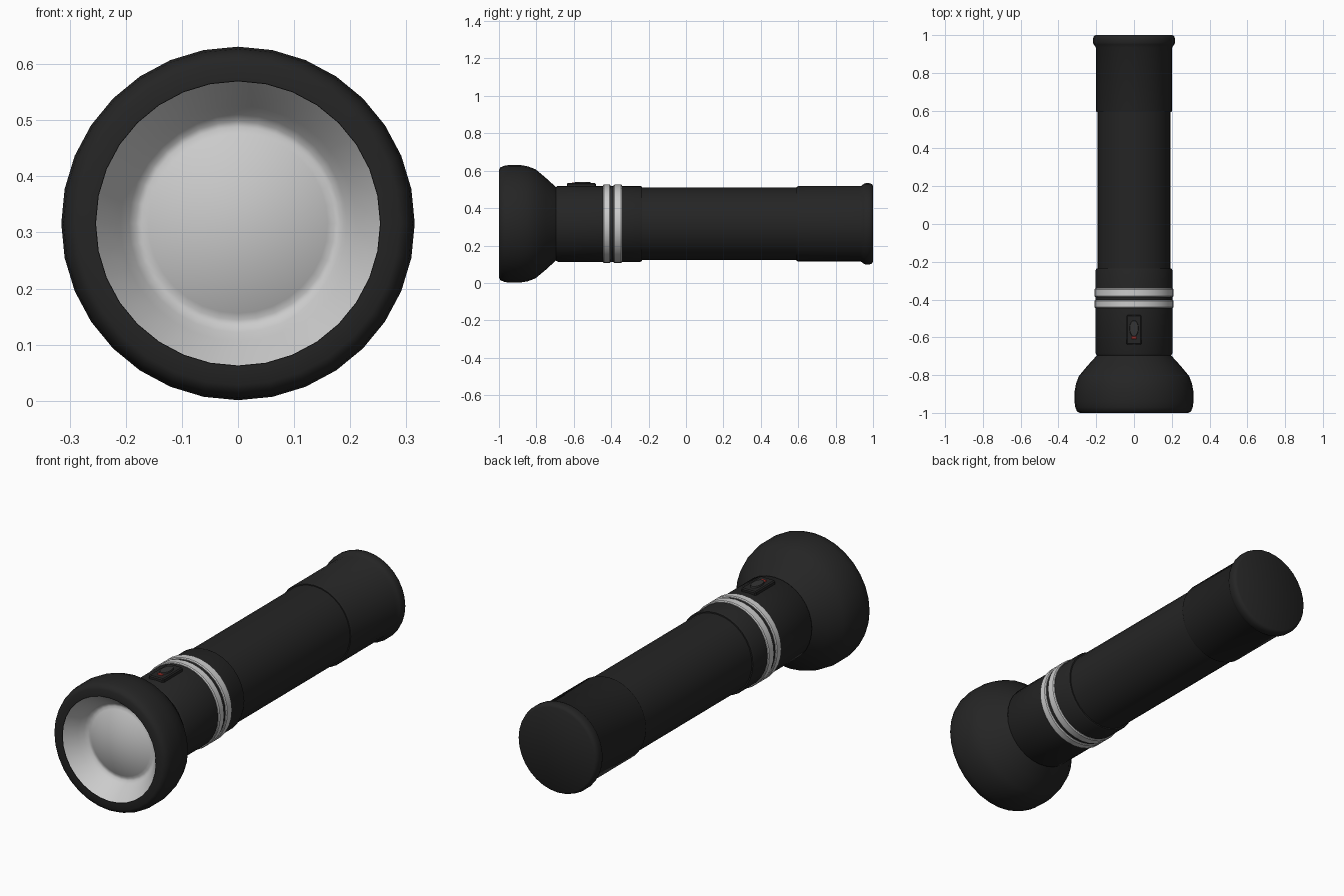
import bpy, bmesh, math

if "Cube" in bpy.data.objects:
    bpy.data.objects.remove(bpy.data.objects["Cube"])

AXIS_Z = 0.316
SIDES = 32


def material(name, rgb):
    m = bpy.data.materials.new(name)
    m.diffuse_color = (*rgb, 1)
    m.use_nodes = True
    m.node_tree.nodes["Principled BSDF"].inputs["Base Color"].default_value = m.diffuse_color
    return m


black = material("black_rubber", (0.018, 0.018, 0.018))
dark = material("dark_button", (0.035, 0.035, 0.035))
red = material("red_mark", (0.6, 0.05, 0.04))


def finish(name, bm, mat=None, angle=35):
    me = bpy.data.meshes.new(name)
    bm.to_mesh(me)
    bm.free()
    for p in me.polygons:
        p.use_smooth = True
    me.set_sharp_from_angle(angle=math.radians(angle))
    ob = bpy.data.objects.new(name, me)
    bpy.context.collection.objects.link(ob)
    if mat:
        me.materials.append(mat)
    return ob


def lathe(name, profile, mat=None, angle=35):
    """Spin (y, radius) points, listed front to back along the skin, about the torch axis."""
    bm = bmesh.new()
    rings = []
    for y, r in profile:
        n = 1 if r == 0 else SIDES
        rings.append([bm.verts.new((r * math.sin(2 * math.pi * k / SIDES), y,
                                    AXIS_Z + r * math.cos(2 * math.pi * k / SIDES)))
                      for k in range(n)])
    for a, b in zip(rings, rings[1:]):
        for k in range(SIDES):
            j = (k + 1) % SIDES
            quad = [a[k % len(a)], a[j % len(a)], b[j % len(b)], b[k % len(b)]]
            bm.faces.new(list(dict.fromkeys(quad)))
    return finish(name, bm, mat, angle)


# Head with rounded bezel and tapered neck
lathe("head", [(-0.985, 0.25), (-1.0, 0.254), (-1.0, 0.288), (-0.992, 0.302), (-0.97, 0.311),
               (-0.94, 0.315), (-0.89, 0.315), (-0.845, 0.307), (-0.805, 0.292),
               (-0.75, 0.246), (-0.705, 0.205), (-0.69, 0.19)], black, 50)

# Reflector: domed lens in the middle, rounded trough, flared cone out to the bezel
dome = [(-0.945 + 0.035 * (r / 0.16) ** 2, r) for r in (0, 0.04, 0.08, 0.12, 0.16)]
lathe("reflector", dome + [(-0.904, 0.172), (-0.906, 0.182), (-0.917, 0.194),
                           (-0.94, 0.21), (-0.998, 0.254)], None, 60)

# Collar, barrel and tail cap
lathe("collar", [(-0.695, 0.18), (-0.695, 0.197), (-0.685, 0.203), (-0.245, 0.203),
                 (-0.235, 0.199), (-0.235, 0.18)], black)
lathe("barrel", [(-0.27, 0.193), (0.62, 0.193)], black)
lathe("tail_cap", [(0.592, 0.18), (0.592, 0.198), (0.602, 0.202), (0.935, 0.202),
                   (0.95, 0.213), (0.96, 0.217), (0.98, 0.217), (0.993, 0.213),
                   (1.0, 0.203), (1.0, 0)], black, 40)

# Two metal bands
for name, y0, y1 in (("front_band", -0.444, -0.403), ("rear_band", -0.387, -0.342)):
    lathe(name, [(y0, 0.19), (y0, 0.206), (y0 + 0.005, 0.21), (y1 - 0.005, 0.21),
                 (y1, 0.206), (y1, 0.19)])


def block(name, size, loc, mat, bevel):
    bm = bmesh.new()
    bmesh.ops.create_cube(bm, size=1)
    bmesh.ops.scale(bm, vec=size, verts=bm.verts)
    bmesh.ops.translate(bm, vec=loc, verts=bm.verts)
    bmesh.ops.bevel(bm, geom=bm.edges[:], offset=bevel, segments=1, affect='EDGES')
    return finish(name, bm, mat)


# Switch plate, oval button and red mark on top of the collar
block("switch_plate", (0.08, 0.155, 0.04), (0, -0.56, 0.513), black, 0.005)
bm = bmesh.new()
bmesh.ops.create_cone(bm, cap_ends=True, segments=24, radius1=1, radius2=0.85, depth=1)
bmesh.ops.scale(bm, vec=(0.026, 0.048, 0.02), verts=bm.verts)
bmesh.ops.translate(bm, vec=(0, -0.553, 0.53), verts=bm.verts)
finish("switch_button", bm, dark)
block("switch_mark", (0.026, 0.014, 0.01), (0, -0.602, 0.532), red, 0.002)
